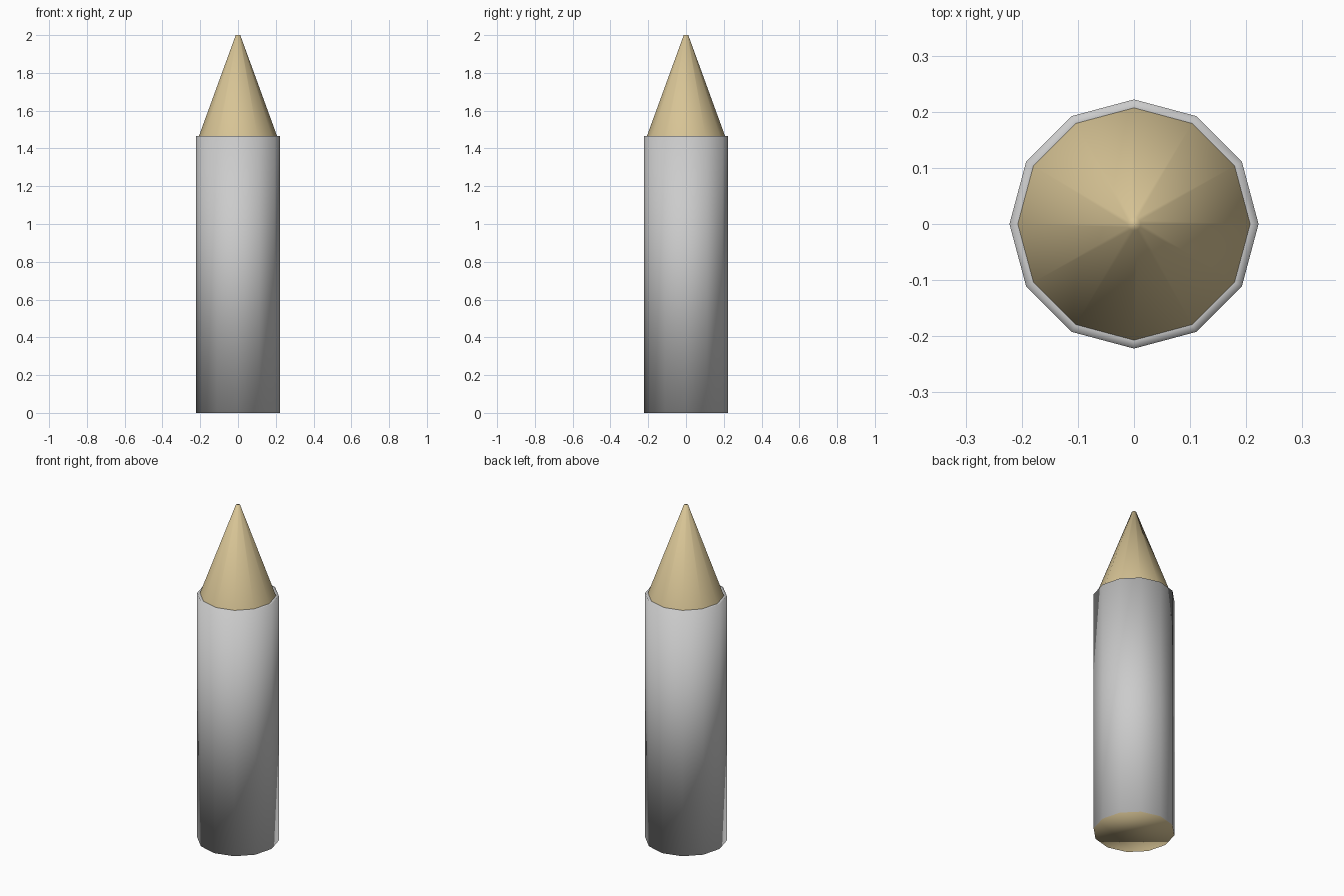
import bpy, bmesh
from math import cos, sin, tau

if "Cube" in bpy.data.objects:
    bpy.data.objects.remove(bpy.data.objects["Cube"])

SIDES = 12
gold = bpy.data.materials.new("gold")
gold.diffuse_color = (0.68, 0.55, 0.30, 1)
gold.use_nodes = True
gold.node_tree.nodes["Principled BSDF"].inputs["Base Color"].default_value = gold.diffuse_color
grey = bpy.data.materials.new("grey")
grey.diffuse_color = (0.8, 0.8, 0.8, 1)
grey.use_nodes = True
grey.node_tree.nodes["Principled BSDF"].inputs["Base Color"].default_value = grey.diffuse_color


def lathe(name, profile, mats, cap_bottom=False, cap_top=False, cap_mat=0):
    """Sweep (radius, z) points around z as a smooth 12-sided shell."""
    bm = bmesh.new()
    rings = [[bm.verts.new((r * cos(tau * i / SIDES), r * sin(tau * i / SIDES), z))
              for i in range(SIDES)] for r, z in profile]
    for a, b in zip(rings, rings[1:]):
        for i in range(SIDES):
            j = (i + 1) % SIDES
            bm.faces.new((a[i], a[j], b[j], b[i]))
    if cap_bottom:
        bm.faces.new(rings[0][::-1]).material_index = cap_mat
    if cap_top:
        bm.faces.new(rings[-1]).material_index = cap_mat
    for f in bm.faces:
        f.smooth = True
    mesh = bpy.data.meshes.new(name)
    bm.to_mesh(mesh)
    bm.free()
    for m in mats:
        mesh.materials.append(m)
    obj = bpy.data.objects.new(name, mesh)
    bpy.context.collection.objects.link(obj)
    return obj


# Grey shaft with a narrow top rim and a gold base
lathe("shaft", [(0.222, 0), (0.222, 1.465), (0.207, 1.465)],
      [grey, gold], cap_bottom=True, cap_mat=1)

# Gold tapered tip, ending in a tiny flat
lathe("tip", [(0.207, 1.465), (0.012, 2.0)], [gold], cap_top=True)
